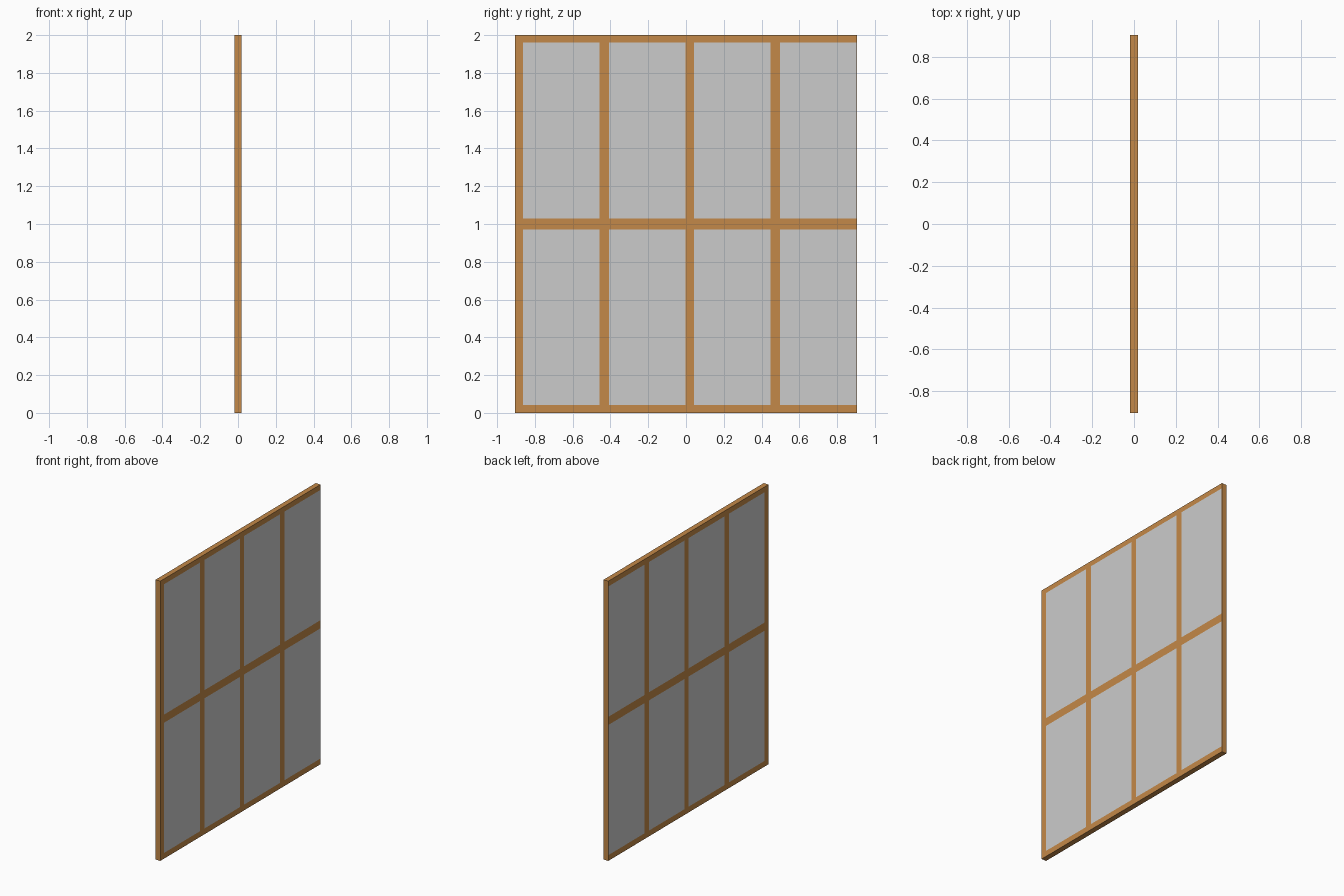
import bpy
import bmesh

if "Cube" in bpy.data.objects:
    bpy.data.objects.remove(bpy.data.objects["Cube"])

HALF_T = 0.019      # half thickness
DOOR_W = 0.905      # width of one door leaf
HEIGHT = 2.0

wood = bpy.data.materials.new("wood")
wood.diffuse_color = (0.55, 0.25, 0.065, 1)
wood.use_nodes = True
wood.node_tree.nodes["Principled BSDF"].inputs["Base Color"].default_value = wood.diffuse_color


def slabs(name, rects, mat=None):
    """One object of full-thickness slabs given as (y0, y1, z0, z1)."""
    bm = bmesh.new()
    for y0, y1, z0, z1 in rects:
        vs = bmesh.ops.create_cube(bm, size=1)["verts"]
        bmesh.ops.scale(bm, verts=vs, vec=(2 * HALF_T, y1 - y0, z1 - z0))
        bmesh.ops.translate(bm, verts=vs, vec=(0, (y0 + y1) / 2, (z0 + z1) / 2))
    mesh = bpy.data.meshes.new(name)
    bm.to_mesh(mesh)
    bm.free()
    obj = bpy.data.objects.new(name, mesh)
    bpy.context.collection.objects.link(obj)
    if mat:
        mesh.materials.append(mat)


# Spans of the bars within one leaf; the last stile is only a thin edging
stiles = [(0, 0.043), (0.447, 0.498), (DOOR_W - 0.002, DOOR_W)]
rails = [(0, 0.041), (0.972, 1.03), (1.962, HEIGHT)]
pane_y = [(a[1], b[0]) for a, b in zip(stiles, stiles[1:])]
pane_z = [(a[1], b[0]) for a, b in zip(rails, rails[1:])]

for side, start in (("left", -DOOR_W), ("right", 0)):
    # Rails run the full leaf width, stiles fit between them
    slabs(side + "_rails", [(start, start + DOOR_W, *z) for z in rails], wood)
    slabs(side + "_stiles",
          [(start + y[0], start + y[1], *z) for y in stiles for z in pane_z], wood)
    # Flush panes filling the openings
    slabs(side + "_panes",
          [(start + y[0], start + y[1], *z) for y in pane_y for z in pane_z])
